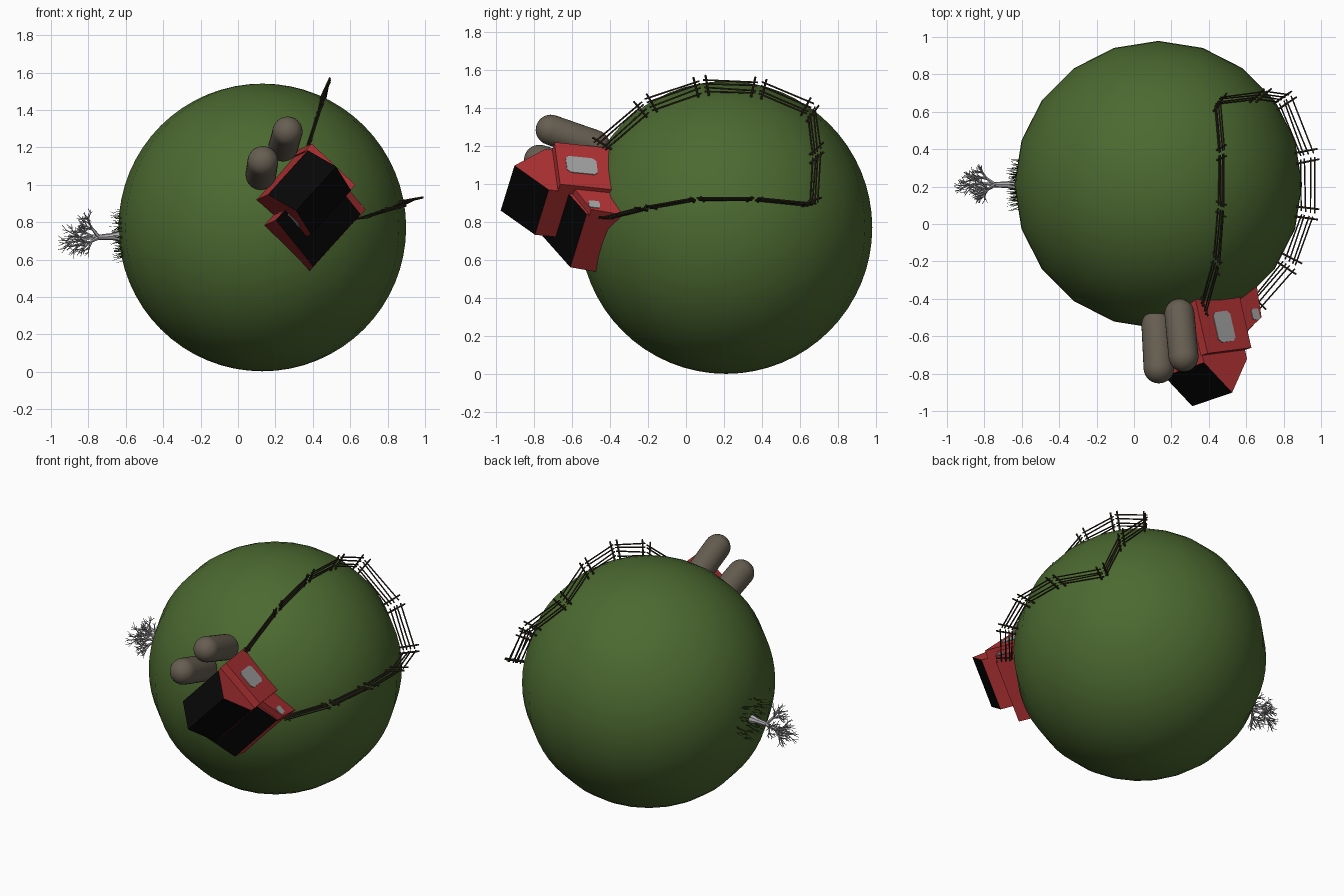
import bpy, bmesh, math, random
from mathutils import Vector, Matrix

if "Cube" in bpy.data.objects:
    bpy.data.objects.remove(bpy.data.objects["Cube"])

random.seed(4)
CENTRE, RADIUS = Vector((0.13, 0.21, 0.772)), 0.769


def material(name, r, g, b):
    m = bpy.data.materials.new(name)
    m.diffuse_color = (r, g, b, 1)
    m.use_nodes = True
    m.node_tree.nodes["Principled BSDF"].inputs["Base Color"].default_value = m.diffuse_color
    return m


GREEN = material("grass green", 0.072, 0.142, 0.030)
RED = material("barn red", 0.46, 0.033, 0.035)
BLACK = material("roof black", 0.002, 0.002, 0.002)
GREY = material("window grey", 0.38, 0.38, 0.38)
STONE = material("silo brown", 0.135, 0.112, 0.083)
WOOD = material("fence brown", 0.035, 0.027, 0.015)
BARK = material("pale bark", 0.42, 0.40, 0.42)
BLADE = material("dark blade green", 0.025, 0.045, 0.012)


def finish(bm, name, mats, smooth=False):
    me = bpy.data.meshes.new(name)
    bmesh.ops.recalc_face_normals(bm, faces=bm.faces[:])
    for f in bm.faces:
        f.smooth = smooth
    bm.to_mesh(me)
    bm.free()
    ob = bpy.data.objects.new(name, me)
    bpy.context.collection.objects.link(ob)
    for m in mats:
        me.materials.append(m)
    return ob


def rod(bm, p, q, r1, r2, sides=6):
    """Tapered stick from p to q."""
    d = q - p
    mat = Matrix.Translation((p + q) / 2) @ d.to_track_quat('Z', 'Y').to_matrix().to_4x4()
    bmesh.ops.create_cone(bm, cap_ends=True, segments=sides, radius1=r1, radius2=r2,
                          depth=d.length, matrix=mat)


# Planet
bm = bmesh.new()
bmesh.ops.create_uvsphere(bm, u_segments=20, v_segments=32, radius=RADIUS,
                          matrix=Matrix.Translation(CENTRE))
finish(bm, "planet", [GREEN], True)

# Barn axes: UP points away from the planet, LONG along the ridge, ACROSS over it
UP = Vector((0.22, -0.97, 0.10)).normalized()
LONG = Vector((0.65, 0.22, 0.72))
LONG = (LONG - UP * LONG.dot(UP)).normalized()
ACROSS = LONG.cross(UP)


def barn_point(a, b, c):
    return ACROSS * a + LONG * b + UP * c


def prism(name, profile, b0, b1, mats):
    """Extrude an (across, up) profile along the ridge; upward faces take slot 1."""
    bm = bmesh.new()
    ends = [[bm.verts.new(barn_point(a, b, c)) for a, c in profile] for b in (b0, b1)]
    for e in ends:
        bm.faces.new(e)
    n = len(profile)
    for i in range(n):
        j = (i + 1) % n
        bm.faces.new((ends[0][i], ends[0][j], ends[1][j], ends[1][i]))
    bmesh.ops.recalc_face_normals(bm, faces=bm.faces[:])
    if len(mats) > 1:
        for f in bm.faces:
            f.material_index = int(f.normal.dot(UP) > 0.3)
    return finish(bm, name, mats)


def window(name, a, c, wa, wc, b0, b1):
    """Thin plate with clipped corners."""
    k = min(wa, wc) * 0.3
    pts = []
    for sa, sc, flip in ((1, 1, 0), (-1, 1, 1), (-1, -1, 0), (1, -1, 1)):
        pair = [(a + sa * wa, c + sc * (wc - k)), (a + sa * (wa - k), c + sc * wc)]
        pts += pair[::-1] if flip else pair
    prism(name, pts, b0, b1, [GREY])


# Barn and its side shed
prism("barn_body", [(-.607, .55), (-.607, .92), (-.454, 1.10), (-.292, .93), (-.292, .55)],
      .61, .936, [RED, BLACK])
prism("barn_front_block", [(-.613, .55), (-.613, .88), (-.290, .88), (-.290, .55)],
      .93, .986, [RED])
prism("shed_body", [(-.485, .55), (-.485, .93), (-.150, .735), (-.130, .55)],
      .535, .922, [RED, BLACK])
prism("shed_front_block", [(-.30, .55), (-.30, .80), (-.145, .72), (-.128, .55)],
      .91, .962, [RED])
window("barn_front_window", -.452, .748, .062, .083, .984, .990)
window("shed_front_window", -.185, .700, .026, .030, .960, .966)
window("barn_back_window", -.425, .83, .062, .083, .606, .612)


# Silos: capsules leaning out of the ground
def silo(name, tip, base, r):
    tip, base = Vector(tip), Vector(base)
    d = tip - base
    bm = bmesh.new()
    bmesh.ops.create_uvsphere(bm, u_segments=32, v_segments=16, radius=r)
    bmesh.ops.bisect_plane(bm, geom=bm.verts[:] + bm.edges[:] + bm.faces[:],
                           plane_co=(0, 0, 0.001), plane_no=(0, 0, 1))
    for v in bm.verts:
        if v.co.z > 0.0005:
            v.co.z += d.length
    bm.transform(Matrix.Translation(base) @ d.to_track_quat('Z', 'Y').to_matrix().to_4x4())
    finish(bm, name, [STONE], True)


silo("silo_tall", (.265, -.71, 1.285), (.243, -.48, 1.205), .080)
silo("silo_short", (.133, -.77, 1.125), (.122, -.54, 1.055), .082)

# Fence: panels between corner points, pushed onto the planet
nodes = [(.38, -.49, 1.21), (.44, -.205, 1.41), (.465, .085, 1.514), (.467, .38, 1.504),
         (.445, .66, 1.39), (.677, .685, 1.16), (.80, .67, .89), (.92, .36, .92),
         (.945, .05, .925), (.87, -.235, .88), (.68, -.49, .82)]
dirs = [(Vector(p) - CENTRE).normalized() for p in nodes]
bm = bmesh.new()
for d0, d1 in zip(dirs, dirs[1:]):
    along = (d1 - d0).normalized()
    p0, p1 = d0.lerp(d1, .03).normalized(), d0.lerp(d1, .97).normalized()
    i0, i1 = d0.lerp(d1, .10).normalized(), d0.lerp(d1, .90).normalized()
    for d in (i0, i1):
        lean = along * random.uniform(-.012, .012)
        rod(bm, CENTRE + d * .755, CENTRE + d * .885 + lean, .0065, .0055)
    for r in (.790, .812, .836, .860):
        j0, j1 = random.uniform(-.006, .006), random.uniform(-.006, .006)
        rod(bm, CENTRE + p0 * (r + j0), CENTRE + p1 * (r + j1), .0045, .0045)
finish(bm, "fence", [WOOD])

# Bare tree growing towards -x
OUT = Vector((-1, 0, -.06)).normalized()
ROOT = CENTRE + OUT * (RADIUS - .01)


def branch(bm, p, d, length, r, depth):
    q = p + d * length
    q.x = max(q.x, -.995)
    rod(bm, p, q, r, r * .65, 5)
    if depth == 0:
        return
    spin = random.uniform(0, 6.28)
    count = 4 if depth > 1 else 3
    for i in range(count):
        axis = d.orthogonal().normalized()
        axis.rotate(Matrix.Rotation(spin + i * 6.28 / count, 3, d))
        nd = d.copy()
        nd.rotate(Matrix.Rotation(random.uniform(.35, .95), 3, axis))
        nd = (nd + OUT * .25).normalized()
        start = p.lerp(q, random.uniform(.65, 1)) if i else q
        branch(bm, start, nd, length * random.uniform(.62, .82), r * .58, depth - 1)


bm = bmesh.new()
rod(bm, ROOT, ROOT + OUT * .05, .032, .018, 8)
rod(bm, ROOT + OUT * .05, ROOT + OUT * .12, .018, .014, 8)
for nd, ln in (((-1, .1, -.12), .085), ((-.6, -.35, .75), .07), ((-.8, .6, .15), .065),
               ((-.8, -.5, -.45), .065)):
    branch(bm, ROOT + OUT * .115, Vector(nd).normalized(), ln, .011, 3)
finish(bm, "bare_tree", [BARK])

# Grass blades around the tree foot
bm = bmesh.new()
for i in range(80):
    t, s = random.uniform(0, 6.28), .14 * math.sqrt(random.random())
    d = (OUT * RADIUS + Vector((0, math.cos(t) * s, math.sin(t) * s))).normalized()
    p = CENTRE + d * (RADIUS - .012)
    bend = Vector((0, random.uniform(-.012, .012), random.uniform(-.012, .012)))
    rod(bm, p, p + d * random.uniform(.03, .065) + bend, .0025, .0006, 3)
finish(bm, "grass_tuft", [BLADE])
